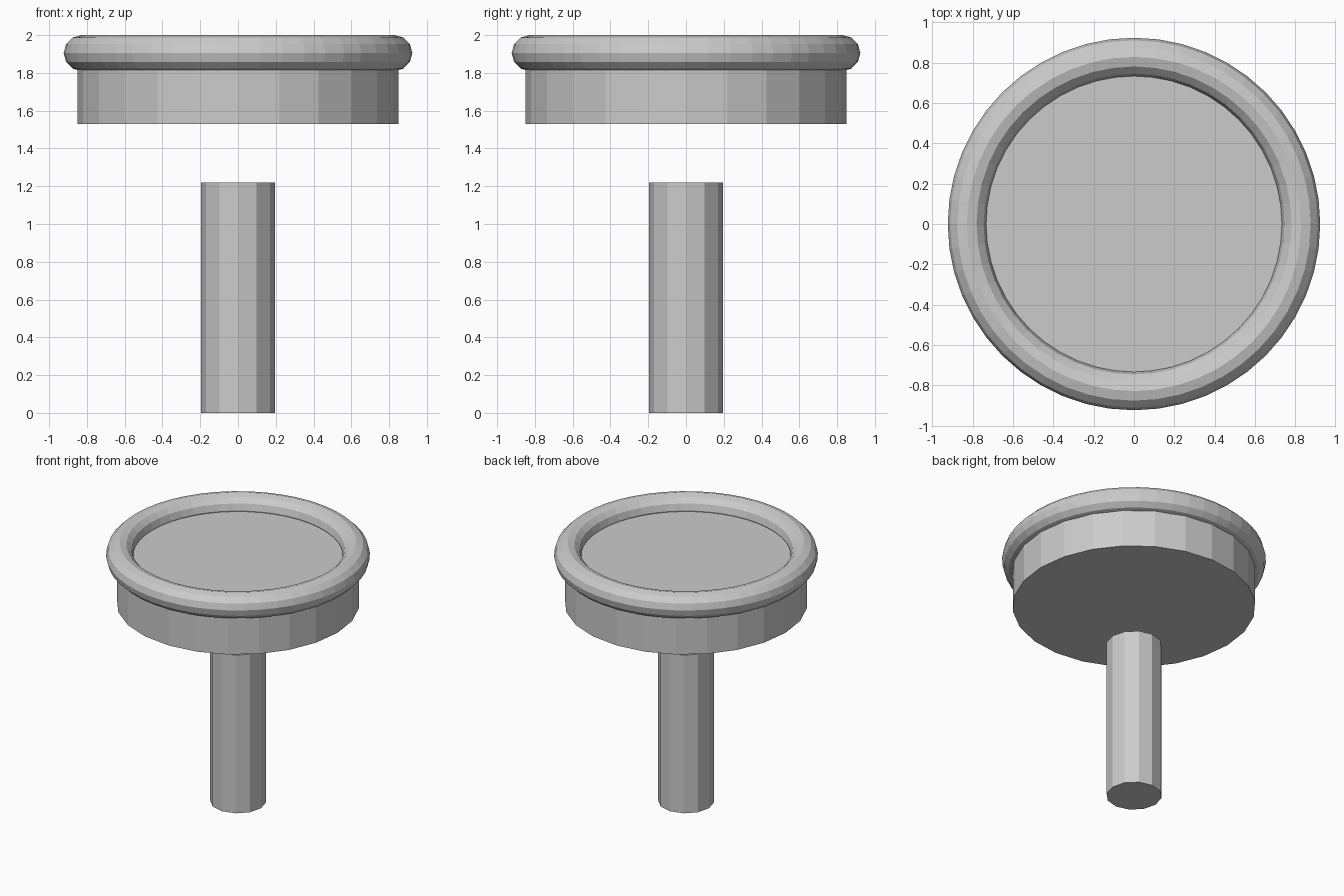
import bpy

if "Cube" in bpy.data.objects:
    bpy.data.objects.remove(bpy.data.objects["Cube"])


def cylinder(name, radius, z0, z1, sides):
    bpy.ops.mesh.primitive_cylinder_add(vertices=sides, radius=radius, depth=z1 - z0,
                                        location=(0, 0, (z0 + z1) / 2))
    bpy.context.object.name = name


# Stem standing on the ground, separated from the head by a gap
cylinder("stem", 0.195, 0.0, 1.22, 12)

# Drum-shaped head, its top disc recessed inside the rim
cylinder("head", 0.85, 1.53, 1.895, 24)

# Rounded rim around the head
bpy.ops.mesh.primitive_torus_add(major_radius=0.828, minor_radius=0.095,
                                 major_segments=48, minor_segments=12,
                                 location=(0, 0, 1.905))
bpy.context.object.name = "rim"
